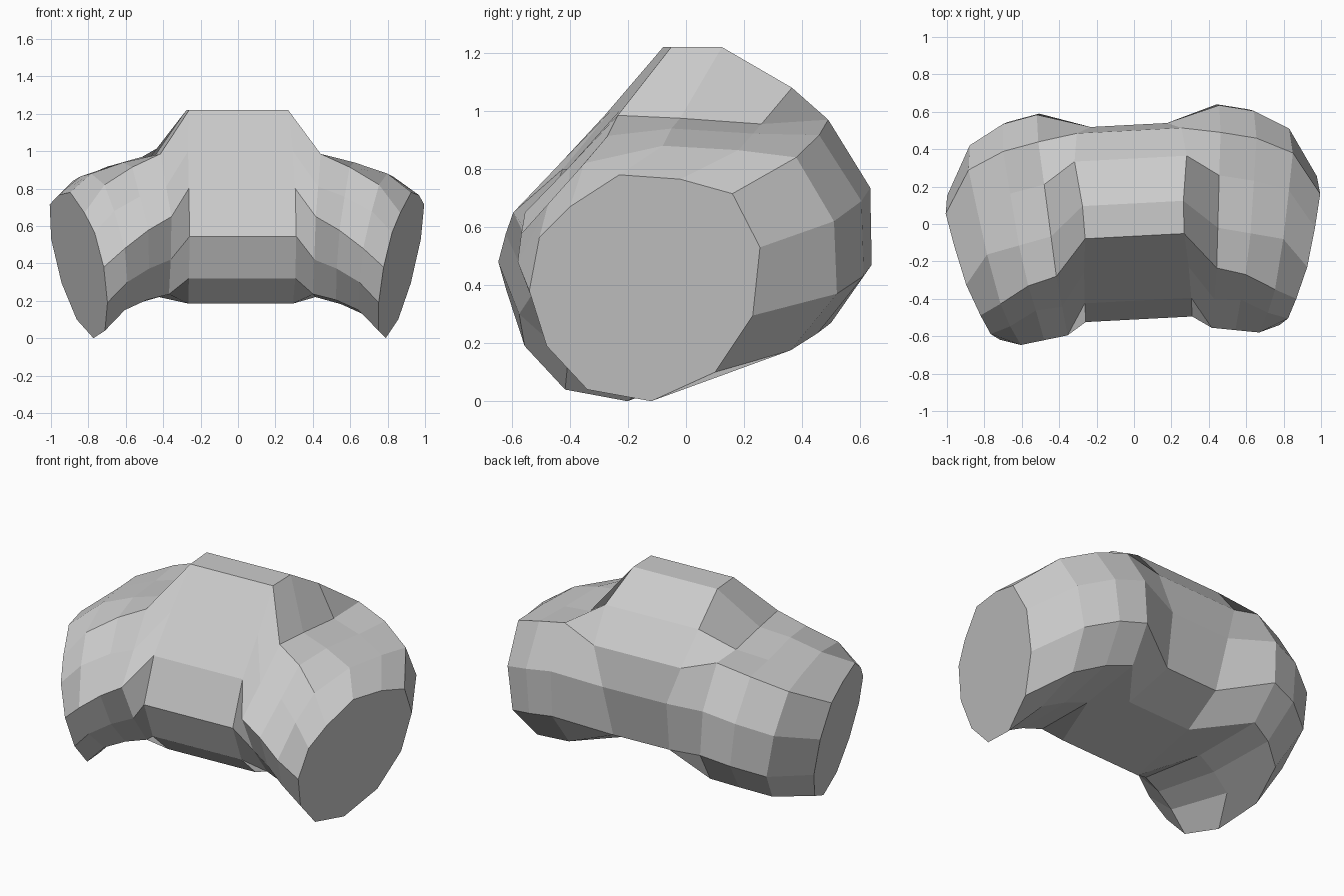
import bpy, bmesh, math
from mathutils import Matrix, Vector

if "Cube" in bpy.data.objects:
    bpy.data.objects.remove(bpy.data.objects["Cube"])

YAW = math.radians(3)          # the symmetric piece stands turned by 3 degrees
UNTURN = Matrix.Rotation(-YAW, 3, 'Z')


def ring(yz, a, b, c):
    """Cross-section whose points lie on the plane x = a + b*y + c*z."""
    return [UNTURN @ Vector((a + b * y + c * z, y, z)) for y, z in yz]


# Flat thigh opening
opening = ring([(-.23, .78), (-.02, .765), (.16, .715), (.255, .53), (.23, .295), (.10, .10),
                (-.12, 0), (-.34, .04), (-.48, .19), (-.54, .38), (-.505, .565), (-.40, .67)],
               .815, .212, .205)
# Upper thigh
thigh = ring([(-.08, .88), (.18, .865), (.38, .84), (.51, .62), (.52, .37), (.36, .175),
              (.04, .12), (-.34, .15), (-.51, .30), (-.58, .48), (-.475, .68), (-.35, .82)],
             .663, .126, .165)
# Hip joint
hip = ring([(-.02, .975), (.26, .955), (.49, .97), (.635, .735), (.64, .47), (.50, .27),
            (.10, .22), (-.30, .235), (-.44, .42), (-.555, .65), (-.40, .81), (-.235, .985)],
           .40, .03, .05)
# Side of the waist block
waist = [Vector(p) for p in
         [(.27, .11, 1.22), (.30, .35, 1.08), (.28, .50, .90), (.205, .53, .68), (.18, .46, .37),
          (.22, .20, .25), (.28, -.27, .185), (.285, -.42, .32), (.285, -.51, .545),
          (.285, -.41, .80), (.28, -.245, 1.0), (.265, -.065, 1.22)]]
# Buttock bulge between hip and thigh
bulge = []
for i, (p, q) in enumerate(zip(hip, thigh)):
    m = (p + q) / 2
    m.y *= 1.06 if m.y > 0 else (.93 if i > 9 else 1)
    m.z += .012
    bulge.append(m)
middle = [Vector((0, p.y, p.z)) for p in waist]

# Loft the sections from the middle out to the opening
bm = bmesh.new()
loops = [[bm.verts.new(p) for p in r] for r in (middle, waist, hip, bulge, thigh, opening)]
for r, s in zip(loops, loops[1:]):
    for i in range(len(r)):
        j = (i + 1) % len(r)
        bm.faces.new((r[i], r[j], s[j], s[i]))
bm.faces.new(loops[-1])

# Mirror to the other leg
half = bm.verts[:] + bm.edges[:] + bm.faces[:]
bmesh.ops.mirror(bm, geom=half, matrix=Matrix(), merge_dist=.0005, axis='X')
bmesh.ops.remove_doubles(bm, verts=bm.verts[:], dist=.0005)
bmesh.ops.recalc_face_normals(bm, faces=bm.faces[:])
bmesh.ops.rotate(bm, verts=bm.verts[:], cent=(0, 0, 0), matrix=Matrix.Rotation(YAW, 3, 'Z'))

mesh = bpy.data.meshes.new("pelvis")
bm.to_mesh(mesh)
bm.free()
bpy.context.collection.objects.link(bpy.data.objects.new("pelvis", mesh))
